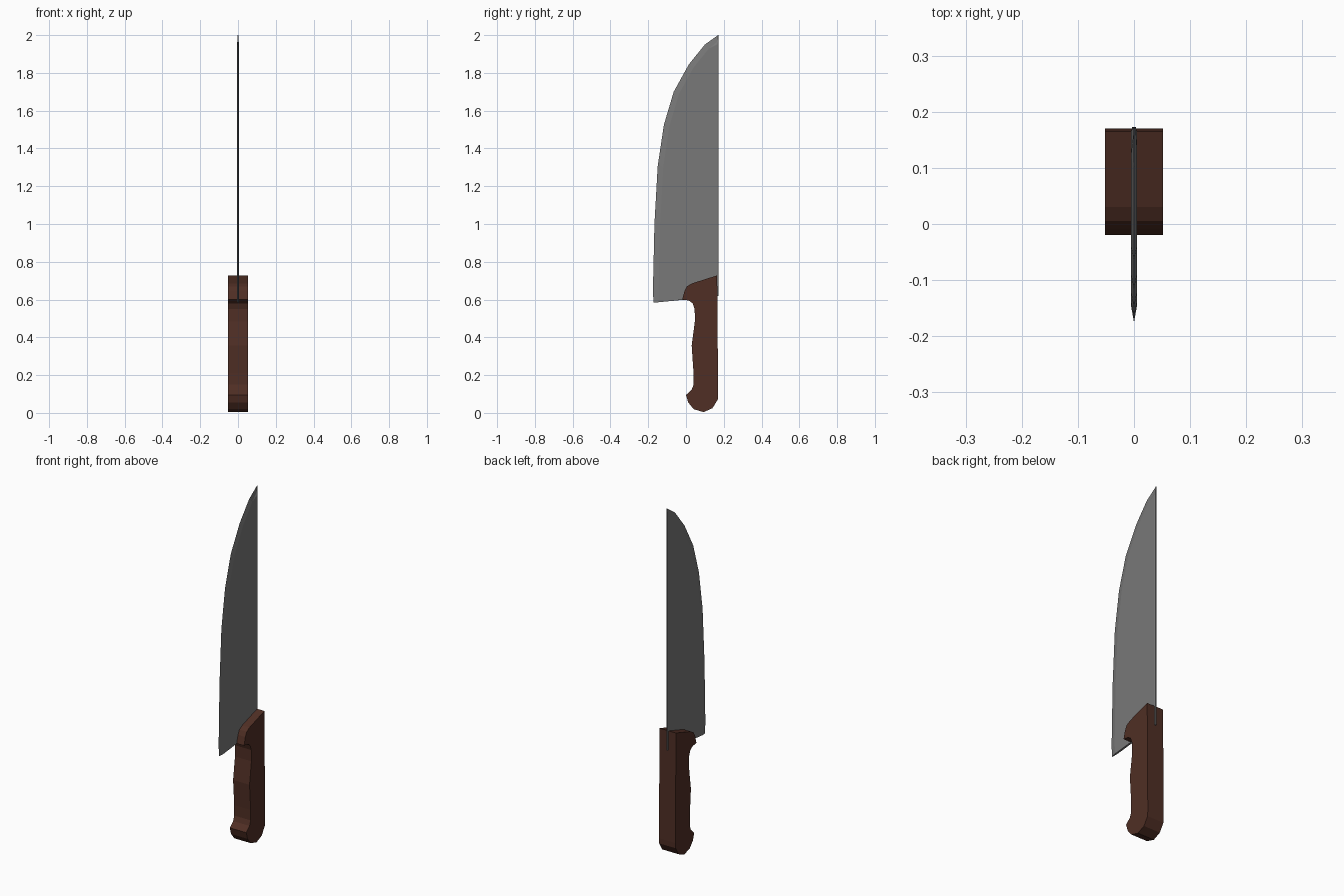
import bpy, bmesh
from mathutils import Vector

if "Cube" in bpy.data.objects:
    bpy.data.objects.remove(bpy.data.objects["Cube"])


def material(name, color):
    m = bpy.data.materials.new(name)
    m.diffuse_color = (*color, 1)
    m.use_nodes = True
    m.node_tree.nodes["Principled BSDF"].inputs["Base Color"].default_value = m.diffuse_color
    return m


def make_object(name, bm, mat):
    bmesh.ops.remove_doubles(bm, verts=bm.verts, dist=1e-5)
    bmesh.ops.recalc_face_normals(bm, faces=bm.faces)
    me = bpy.data.meshes.new(name)
    bm.to_mesh(me)
    bm.free()
    me.materials.append(mat)
    ob = bpy.data.objects.new(name, me)
    bpy.context.collection.objects.link(ob)
    return ob


steel = material("steel grey", (0.19, 0.19, 0.19))
wood = material("dark brown wood", (0.08, 0.028, 0.018))

# Handle: side profile (y, z) extruded across x
HALF = 0.052
profile = [(0.165, 0.728), (0.03, 0.685), (0.005, 0.67), (-0.008, 0.645),
           (-0.02, 0.60), (0.015, 0.595), (0.035, 0.58), (0.046, 0.55),
           (0.047, 0.485), (0.03, 0.357), (0.04, 0.21), (0.04, 0.15),
           (0.03, 0.122), (0.0, 0.095), (0.012, 0.055), (0.04, 0.02),
           (0.093, 0.004), (0.14, 0.025), (0.168, 0.07), (0.17, 0.10)]
bm = bmesh.new()
face = bm.faces.new([bm.verts.new((-HALF, y, z)) for y, z in profile])
side = bmesh.ops.extrude_face_region(bm, geom=[face])
bmesh.ops.translate(bm, vec=(2 * HALF, 0, 0),
                    verts=[v for v in side["geom"] if isinstance(v, bmesh.types.BMVert)])
make_object("handle", bm, wood)

# Blade: rows of cross-sections from heel to tip, ground thin along the edge
SPINE, THICK, GRIND = 0.17, 0.0055, 0.03
edge = [(-0.172, 0.583), (-0.175, 0.65), (-0.167, 1.0), (-0.15, 1.305),
        (-0.117, 1.525), (-0.065, 1.70), (0.015, 1.845), (0.10, 1.95), (SPINE, 2.0)]
bm = bmesh.new()
rows = []
for i, (y, z) in enumerate(edge):
    if i == len(edge) - 1:      # tip narrows to the spine
        section = [(0, y, z), (0.001, y, z - 0.03), (0.003, y, z - 0.03), (0.002, y + 0.003, z)]
    else:
        a, b = Vector(edge[max(i - 1, 0)]), Vector(edge[i + 1])
        d = (b - a).normalized()
        gy, gz = y + d.y * GRIND, z - d.x * GRIND
        if i == 0:
            gy, gz = y + GRIND, z + 0.003
        # the base slopes up into the handle
        sz = z + 0.035 if i == 0 else z
        section = [(0, y, z), (THICK, gy, gz), (THICK, SPINE - 0.006, sz),
                   (THICK * 0.6, SPINE + 0.003, sz)]
    loop = section + [(-x, yy, zz) for x, yy, zz in reversed(section[1:])]
    rows.append([bm.verts.new(c) for c in loop])
for lo, hi in zip(rows, rows[1:]):
    n = len(lo)
    for j in range(n):
        bm.faces.new((lo[j], lo[(j + 1) % n], hi[(j + 1) % n], hi[j]))
bm.faces.new(rows[0])
bm.faces.new(rows[-1])
make_object("blade", bm, steel)
